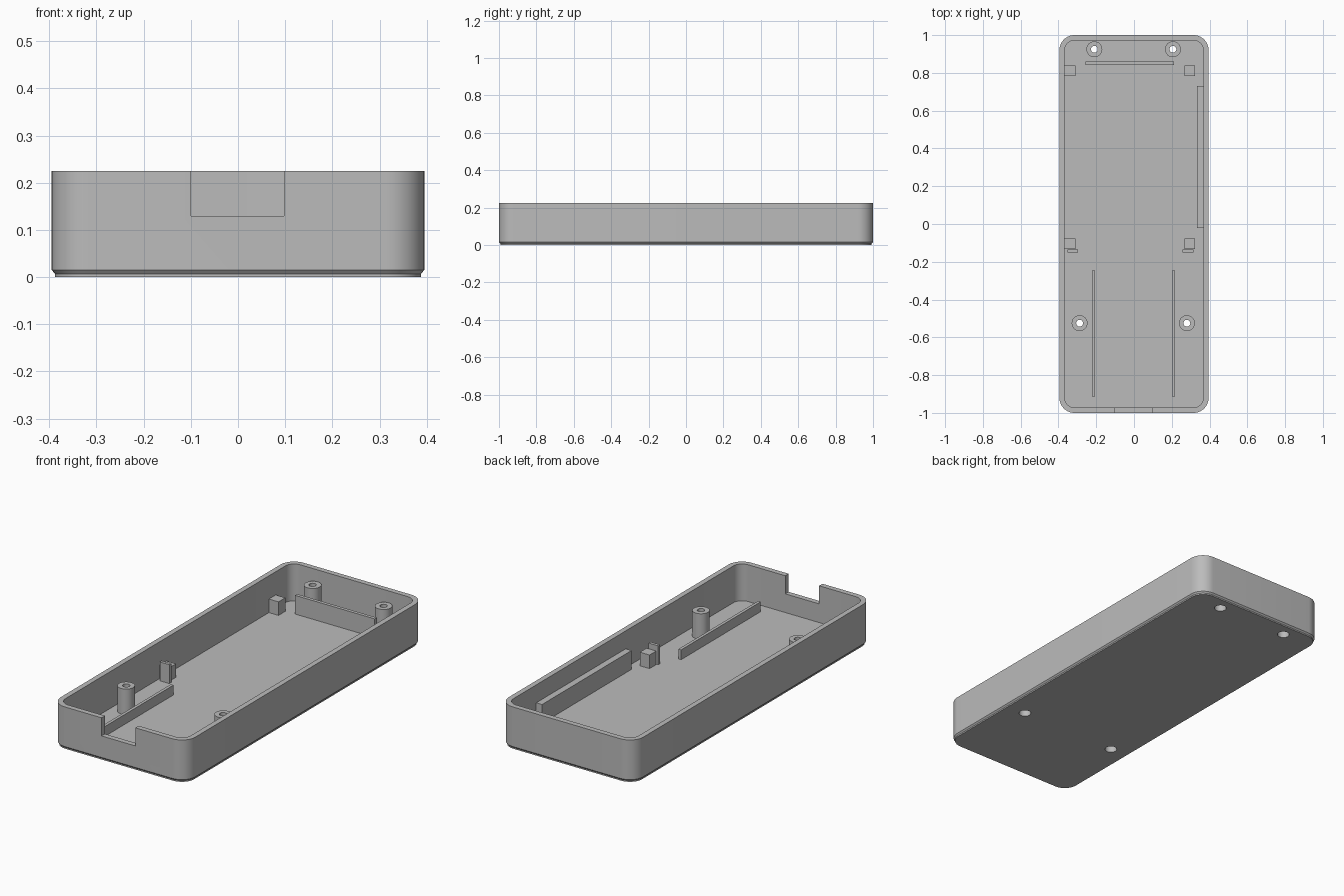
import bpy
import bmesh
import math

if "Cube" in bpy.data.objects:
    bpy.data.objects.remove(bpy.data.objects["Cube"])

grey = bpy.data.materials.new("plain_grey")
grey.use_nodes = True
grey.diffuse_color = (0.5, 0.5, 0.5, 1)
grey.node_tree.nodes["Principled BSDF"].inputs["Base Color"].default_value = (0.5, 0.5, 0.5, 1)

HALF_X, HALF_Y, HEIGHT = 0.395, 1.0, 0.225
WALL, FLOOR, RADIUS = 0.028, 0.03, 0.08


def finish(name, bm, smooth=False):
    bmesh.ops.recalc_face_normals(bm, faces=bm.faces)
    mesh = bpy.data.meshes.new(name)
    bm.to_mesh(mesh)
    bm.free()
    mesh.materials.append(grey)
    obj = bpy.data.objects.new(name, mesh)
    bpy.context.collection.objects.link(obj)
    if smooth:
        shade(obj)
    return obj


def shade(obj):
    bpy.ops.object.select_all(action="DESELECT")
    obj.select_set(True)
    bpy.context.view_layer.objects.active = obj
    bpy.ops.object.shade_smooth_by_angle(angle=math.radians(30))


def box(name, x0, x1, y0, y1, z0, z1):
    bm = bmesh.new()
    bmesh.ops.create_cube(bm, size=1)
    for v in bm.verts:
        v.co.x = x1 if v.co.x > 0 else x0
        v.co.y = y1 if v.co.y > 0 else y0
        v.co.z = z1 if v.co.z > 0 else z0
    return finish(name, bm)


def bridge(bm, a, b):
    for i in range(len(a)):
        j = (i + 1) % len(a)
        bm.faces.new((a[i], a[j], b[j], b[i]))


def rounded_loop(bm, inset, z, steps=12):
    r = RADIUS - inset
    cx, cy = HALF_X - RADIUS, HALF_Y - RADIUS
    loop = []
    for k, (sx, sy) in enumerate([(1, 1), (-1, 1), (-1, -1), (1, -1)]):
        for i in range(steps + 1):
            a = math.pi / 2 * (k + i / steps)
            loop.append(bm.verts.new((sx * cx + r * math.cos(a), sy * cy + r * math.sin(a), z)))
    return loop


# Tray: stepped bottom edge, outer wall, rim, inner wall and floor
bm = bmesh.new()
profile = [(0.007, 0), (0.007, 0.007), (0, 0.015), (0, HEIGHT), (WALL, HEIGHT), (WALL, FLOOR)]
loops = [rounded_loop(bm, inset, z) for inset, z in profile]
for a, b in zip(loops, loops[1:]):
    bridge(bm, a, b)
bm.faces.new(loops[0])
bm.faces.new(loops[-1])
tray = finish("tray", bm)

# Screw posts: hollow, with a wide bore from below and a narrow hole on top
posts = {"back_right": (-0.21, 0.925), "back_left": (0.206, 0.925),
         "front_right": (-0.288, -0.525), "front_left": (0.28, -0.525)}
BORE, TOP = 0.03, 0.165


def ring(name, x, y, points, steps=32):
    bm = bmesh.new()
    rings = []
    for r, z in points:
        rings.append([bm.verts.new((x + r * math.cos(2 * math.pi * i / steps),
                                    y + r * math.sin(2 * math.pi * i / steps), z))
                      for i in range(steps)])
    for a, b in zip(rings, rings[1:] + rings[:1]):
        bridge(bm, a, b)
    return finish(name, bm, smooth=True)


cutters = [box("notch_cutter", -0.1, 0.098, -1.1, -0.95, 0.129, 0.3)]
for side, (x, y) in posts.items():
    ring(side + "_screw_post", x, y, [(0.042, FLOOR), (0.042, TOP), (0.018, TOP),
                                      (0.018, 0.07), (BORE, 0.07), (BORE, FLOOR)])
    bm = bmesh.new()
    bmesh.ops.create_cone(bm, cap_ends=True, segments=32, radius1=BORE, radius2=BORE, depth=0.1)
    bmesh.ops.translate(bm, verts=bm.verts, vec=(x, y, 0))
    cutters.append(finish(side + "_bore_cutter", bm))

# Cut the cable notch and the screw bores
for cutter in cutters:
    mod = tray.modifiers.new("cut", "BOOLEAN")
    mod.operation = "DIFFERENCE"
    mod.solver = "EXACT"
    mod.object = cutter
    bpy.context.view_layer.objects.active = tray
    bpy.ops.object.modifier_apply(modifier=mod.name)
for cutter in cutters:
    bpy.data.objects.remove(cutter)
shade(tray)

# Support blocks and thin stops beside each side wall
for side, x in (("right", -0.368), ("left", 0.267)):
    box(side + "_back_block", x, x + 0.057, 0.783, 0.84, FLOOR, 0.102)
    box(side + "_front_block", x, x + 0.057, -0.132, -0.076, FLOOR, 0.102)
for side, x in (("right", -0.352), ("left", 0.258)):
    box(side + "_stop_plate", x, x + 0.056, -0.152, -0.136, FLOOR, 0.13)

# Front guide rails
for side, x in (("right", -0.222), ("left", 0.201)):
    box(side + "_guide_rail", x, x + 0.016, -0.913, -0.246, FLOOR, 0.082)

# Back rib and side ledge
box("back_rib", -0.256, 0.212, 0.842, 0.86, FLOOR, 0.129)
box("side_ledge", 0.333, 0.37, -0.02, 0.73, FLOOR, 0.13)
